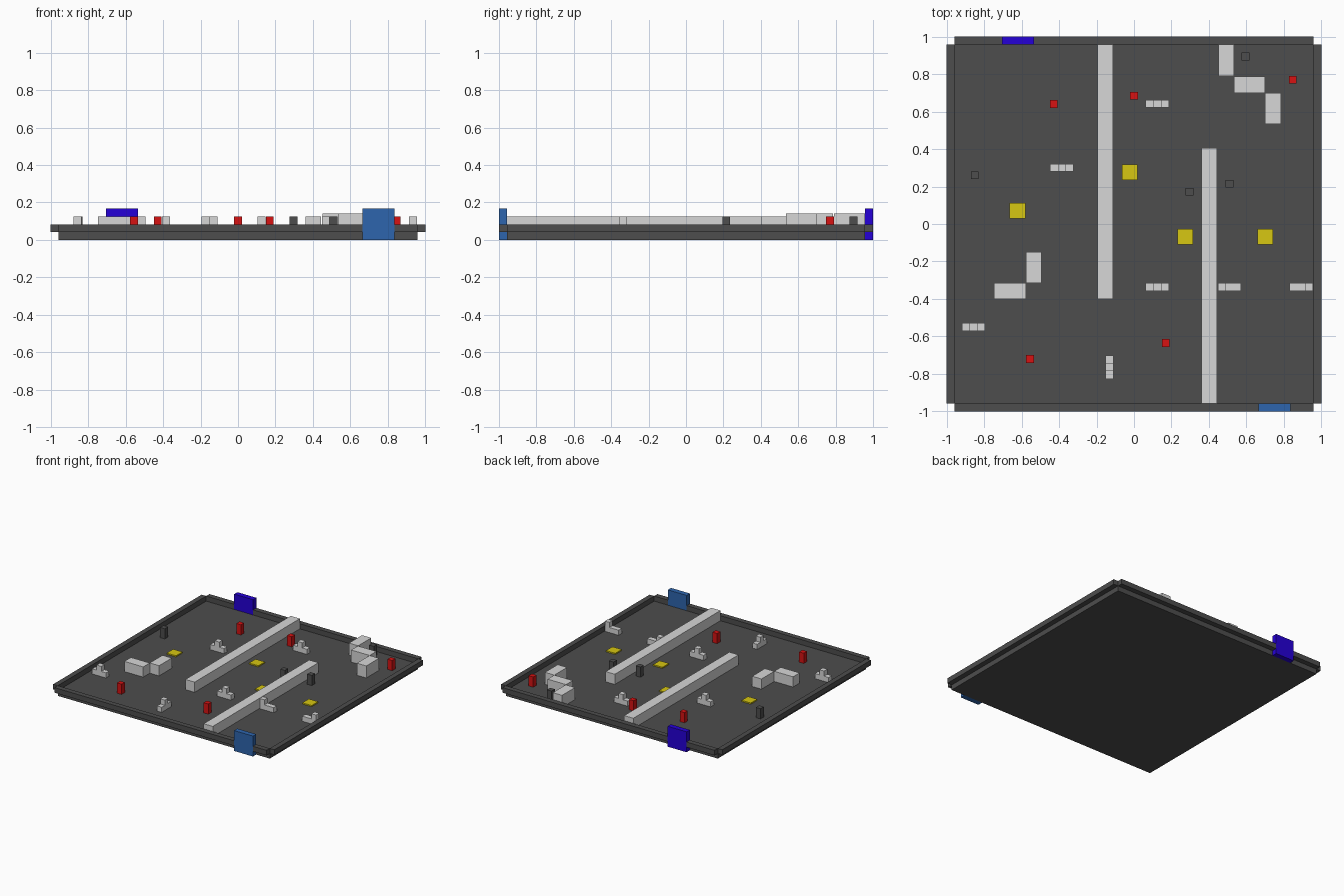
import bpy
import bmesh

cube = bpy.data.objects.get("Cube")
if cube:
    bpy.data.objects.remove(cube, do_unlink=True)

U = 2 / 48          # one building unit
FLOOR = U
INNER = 1 - U       # edge of the floor


def material(name, rgb):
    m = bpy.data.materials.new(name)
    m.use_nodes = True
    m.diffuse_color = (*rgb, 1)
    m.node_tree.nodes["Principled BSDF"].inputs["Base Color"].default_value = (*rgb, 1)
    return m


CHARCOAL = material("charcoal", (0.075, 0.075, 0.075))
PALE = material("pale_grey", (0.68, 0.68, 0.68))
RED = material("red", (0.68, 0.006, 0.006))
YELLOW = material("yellow", (0.68, 0.57, 0.006))
BLUE = material("steel_blue", (0.027, 0.13, 0.42))
DEEP = material("deep_blue", (0.018, 0.0, 0.68))


def prism(name, outline, depth, mat, axis="z"):
    """Extrude a flat outline of points by a depth vector."""
    bm = bmesh.new()
    face = bm.faces.new([bm.verts.new(p) for p in outline])
    ext = bmesh.ops.extrude_face_region(bm, geom=[face])
    verts = [g for g in ext["geom"] if isinstance(g, bmesh.types.BMVert)]
    bmesh.ops.translate(bm, verts=verts, vec=depth)
    bmesh.ops.recalc_face_normals(bm, faces=bm.faces)
    mesh = bpy.data.meshes.new(name)
    bm.to_mesh(mesh)
    bm.free()
    mesh.materials.append(mat)
    obj = bpy.data.objects.new(name, mesh)
    bpy.context.collection.objects.link(obj)
    return obj


def box(name, x, y, z, mat):
    outline = [(x[0], y[0], z[0]), (x[1], y[0], z[0]),
               (x[1], y[1], z[0]), (x[0], y[1], z[0])]
    return prism(name, outline, (0, 0, z[1] - z[0]), mat)


def post(name, centre, size, height, mat):
    cx, cy = centre
    h = size / 2
    return box(name, (cx - h, cx + h), (cy - h, cy + h), (FLOOR, FLOOR + height), mat)


def stepped_block(name, centre, heights, mat, along_y=False):
    """Three cells in a row, with a stepped silhouette in unit heights."""
    profile = [(-1.5, 0)]
    for i, h in enumerate(heights):
        for p in ((i - 1.5, h), (i - 0.5, h)):
            if p != profile[-1]:
                profile.append(p)
    profile.append((1.5, 0))
    cx, cy = centre
    if along_y:
        pts = [(cx - U / 2, cy + s * U, FLOOR + h * U) for s, h in profile]
        return prism(name, pts, (U, 0, 0), mat)
    pts = [(cx + s * U, cy - U / 2, FLOOR + h * U) for s, h in profile]
    return prism(name, pts, (0, U, 0), mat)


# Base and side rims
RIM = (U, 2 * U)
box("base", (-INNER, INNER), (-INNER, INNER), (0, FLOOR), CHARCOAL)
for side, s in (("left", 1), ("right", -1)):
    box(side + "_rim", sorted((s * INNER, s)), (-INNER, INNER), RIM, CHARCOAL)

# Front and back rims, each interrupted by a gate
for side, s, gate, mat in (("front", -1, (0.665, 0.835), BLUE),
                           ("back", 1, (-0.705, -0.535), DEEP)):
    y = sorted((s * INNER, s))
    box(side + "_rim_a", (-INNER, gate[0]), y, RIM, CHARCOAL)
    box(side + "_rim_b", (gate[1], INNER), y, RIM, CHARCOAL)
    box(side + "_gate", gate, y, (0, 4 * U), mat)

# Long walls
box("long_wall_a", (-0.195, -0.112), (-0.4, INNER), (FLOOR, 3 * U), PALE)
box("long_wall_b", (0.36, 0.443), (-INNER, 0.405), (FLOOR, 3 * U), PALE)

# Staggered large blocks
TALL, LOW = 0.14, 3 * U
for i, (x, y, top) in enumerate((
        ((0.45, 0.533), (0.79, INNER), TALL),
        ((0.533, 0.70), (0.70, 0.787), TALL),
        ((0.70, 0.785), (0.535, 0.70), TALL),
        ((-0.577, -0.493), (-0.315, -0.15), LOW),
        ((-0.747, -0.577), (-0.4, -0.315), LOW))):
    box(f"large_block_{i}", x, y, (FLOOR, top), PALE)

# Small stepped obstacles
for i, c in enumerate(((0.125, 0.642), (-0.385, 0.3), (-0.857, -0.55), (0.125, -0.337))):
    stepped_block(f"stepped_block_{i}", c, (1, 2, 1), PALE)
stepped_block("stepped_block_sideways", (-0.131, -0.765), (1, 2, 1), PALE, along_y=True)
stepped_block("corner_block_a", (0.51, -0.337), (2, 1, 1), PALE)
stepped_block("corner_block_b", (0.893, -0.337), (1, 1, 2), PALE)

# Posts and floor pads
for i, c in enumerate(((-0.428, 0.64), (0, 0.685), (0.848, 0.77),
                       (-0.555, -0.72), (0.17, -0.635))):
    post(f"red_post_{i}", c, U, 2 * U, RED)
for i, c in enumerate(((0.595, 0.895), (-0.85, 0.26), (0.297, 0.172), (0.51, 0.215))):
    post(f"dark_post_{i}", c, U, 2 * U, CHARCOAL)
for i, c in enumerate(((-0.622, 0.07), (-0.022, 0.277), (0.273, -0.068), (0.7, -0.068))):
    post(f"floor_pad_{i}", c, 2 * U, 0.01, YELLOW)
